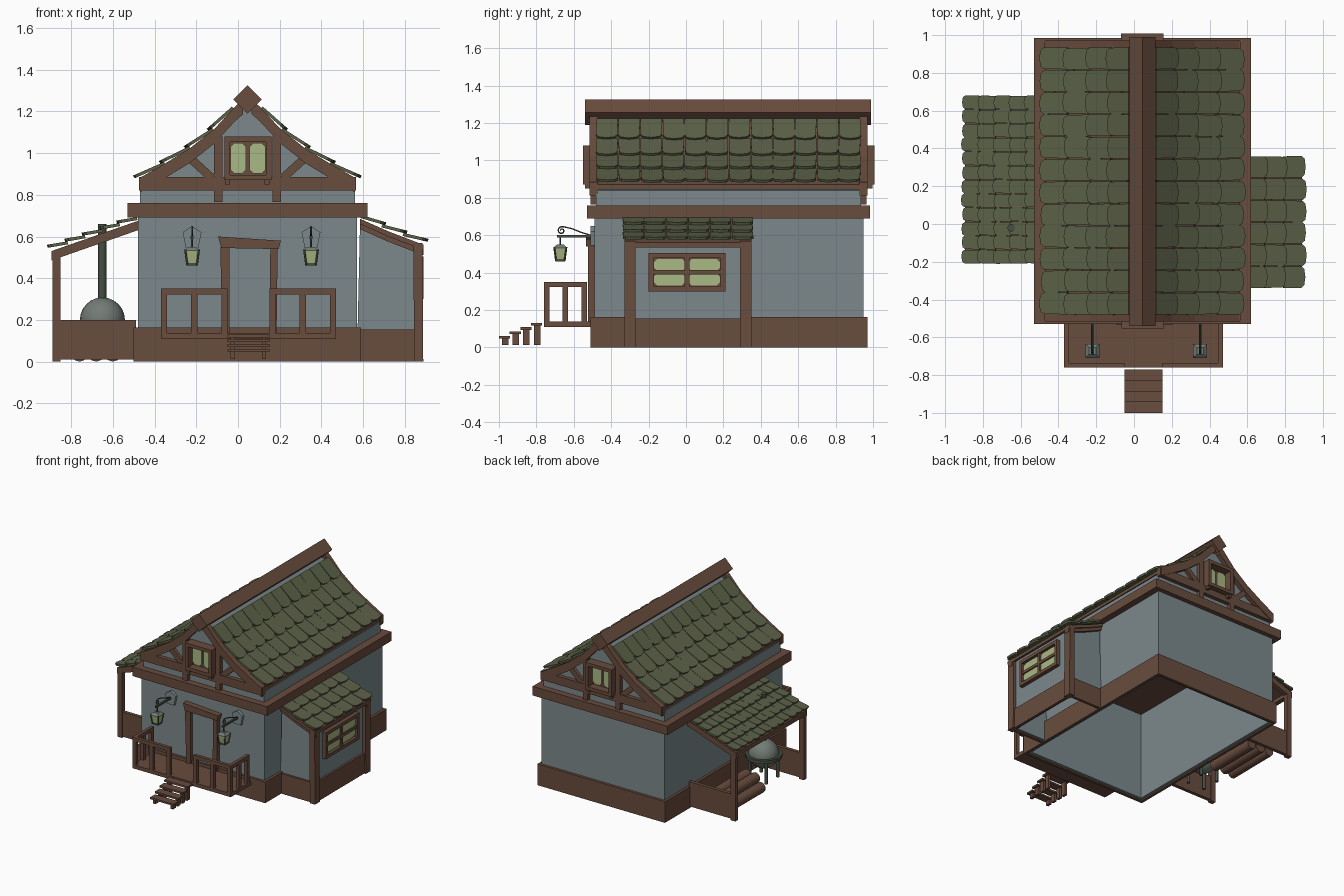
import bpy, bmesh, math, random
from mathutils import Matrix, Vector

random.seed(4)
if "Cube" in bpy.data.objects:
    bpy.data.objects.remove(bpy.data.objects["Cube"])


def material(name, r, g, b):
    m = bpy.data.materials.new(name)
    m.use_nodes = True
    m.diffuse_color = (r, g, b, 1)
    m.node_tree.nodes["Principled BSDF"].inputs["Base Color"].default_value = (r, g, b, 1)
    return m


WOOD = material("brown wood", .14, .072, .047)
WALL = material("blue grey plaster", .2, .25, .262)
TILE = material("moss green tile", .105, .12, .064)
PANE = material("pale green glass", .4, .48, .23)
IRON = material("dark green iron", .06, .08, .055)
STOVE = material("grey green stove", .17, .2, .18)
I = Matrix.Identity(4)


def finish(name, bm, mat, M=I):
    bmesh.ops.transform(bm, matrix=M, verts=bm.verts)
    bmesh.ops.recalc_face_normals(bm, faces=bm.faces)
    me = bpy.data.meshes.new(name)
    bm.to_mesh(me)
    bm.free()
    me.materials.append(mat)
    ob = bpy.data.objects.new(name, me)
    bpy.context.collection.objects.link(ob)
    return ob


def extrude_outline(bm, points, offset):
    face = bm.faces.new([bm.verts.new(p) for p in points])
    new = bmesh.ops.extrude_face_region(bm, geom=[face])["geom"]
    bmesh.ops.translate(bm, vec=offset, verts=[v for v in new if isinstance(v, bmesh.types.BMVert)])


def prism(name, pts, y0, y1, mat, M=I):
    """Outline in x and z, extruded from y0 to y1."""
    bm = bmesh.new()
    extrude_outline(bm, [(x, y0, z) for x, z in pts], (0, y1 - y0, 0))
    return finish(name, bm, mat, M)


def box(name, x0, x1, y0, y1, z0, z1, mat=WOOD, M=I):
    return prism(name, [(x0, z0), (x1, z0), (x1, z1), (x0, z1)], y0, y1, mat, M)


def beam(name, p, q, w, y0, y1, mat=WOOD, M=I):
    p, q = Vector(p), Vector(q)
    d = (q - p).normalized() * w / 2
    n = Vector((-d.y, d.x))
    return prism(name, [p + n, p - n, q - n, q + n], y0, y1, mat, M)


def band(name, line, drop, y0, y1, mat=WOOD, M=I):
    """Strip hanging below a polyline."""
    return prism(name, line + [(x, z - drop) for x, z in reversed(line)], y0, y1, mat, M)


def ring(name, x0, x1, y0, y1, z0, z1, t, mat):
    box(name + "_front", x0, x1, y0, y0 + t, z0, z1, mat)
    box(name + "_back", x0, x1, y1 - t, y1, z0, z1, mat)
    box(name + "_right", x0, x0 + t, y0 + t, y1 - t, z0, z1, mat)
    box(name + "_left", x1 - t, x1, y0 + t, y1 - t, z0, z1, mat)


def cylinder(name, p, q, r1, r2, n, mat, smooth=True):
    p, q = Vector(p), Vector(q)
    bm = bmesh.new()
    bmesh.ops.create_cone(bm, cap_ends=True, segments=n, radius1=r1, radius2=r2, depth=(q - p).length)
    turn = (q - p).to_track_quat('Z', 'Y').to_matrix().to_4x4()
    if n == 4:
        turn = turn @ Matrix.Rotation(math.pi / 4, 4, 'Z')
    ob = finish(name, bm, mat, Matrix.Translation((p + q) / 2) @ turn)
    for f in ob.data.polygons:
        f.use_smooth = smooth and len(f.vertices) == 4
    return ob


def wire(name, pts, r, mat):
    cu = bpy.data.curves.new(name, 'CURVE')
    cu.dimensions, cu.bevel_depth, cu.bevel_resolution = '3D', r, 1
    sp = cu.splines.new('POLY')
    sp.points.add(len(pts) - 1)
    for a, b in zip(sp.points, pts):
        a.co = (*b, 1)
    tmp = bpy.data.objects.new(name + "_path", cu)
    me = bpy.data.meshes.new_from_object(tmp)
    bpy.data.objects.remove(tmp)
    me.materials.append(mat)
    bpy.context.collection.objects.link(bpy.data.objects.new(name, me))


def along(line, t):
    pts = [Vector(p) for p in line]
    left = t * sum((b - a).length for a, b in zip(pts, pts[1:]))
    for a, b in zip(pts, pts[1:]):
        if left <= (b - a).length or b is pts[-1]:
            return a + (b - a).normalized() * left
        left -= (b - a).length


def tiled_roof(name, line, y0, y1, cols, rows):
    """Rows of round-ended tiles laid down a slope line, top to eave."""
    band(name + "_boards", line, .025, y0 + .01, y1 - .01)
    bm = bmesh.new()
    w = (y1 - y0) / cols
    for r in range(rows):
        a, b = along(line, r / rows), along(line, (r + 1) / rows)
        v = Vector((b.x - a.x, 0, b.y - a.y))
        length = v.length * 1.08
        v.normalize()
        n = Vector((0, 1, 0)).cross(v)
        n = n if n.z > 0 else -n
        v = (v + n * .016 / length).normalized()
        for c in range(cols):
            k = random.uniform(.97, 1.05) * length
            h, s = w * .485, random.uniform(-.03, .03)
            shape = [(-h, 0), (h, 0), (h, .82 * k), (.75 * h, .95 * k), (0, k), (-.75 * h, .95 * k), (-h, .82 * k)]
            o = Vector((a.x, y0 + (c + .5) * w, a.y)) + n * .004
            out = [o + Vector((0, p + s * q, 0)) + v * q for p, q in shape]
            extrude_outline(bm, out, n * .015)
    finish(name + "_tiles", bm, TILE)


def pane(x0, x1, z0, z1, y, M):
    c = .018
    pts = [(x0 + c, z0), (x1 - c, z0), (x1, z0 + c), (x1, z1 - c), (x1 - c, z1), (x0 + c, z1), (x0, z1 - c), (x0, z0 + c)]
    prism("window_pane", pts, y - .008, y, PANE, M)


def window(x0, x1, z0, z1, y, depth, rows, M=I):
    """Framed window facing -y with two columns of panes."""
    t, mx = .026, (x0 + x1) / 2
    box("window_backing", x0, x1, y - .012, y, z0, z1, WOOD, M)
    for a in (x0, x1 - t):
        box("window_side", a, a + t, y - depth, y, z0, z1, WOOD, M)
    for b in (z0, z1 - t):
        box("window_rail", x0, x1, y - depth, y, b, b + t, WOOD, M)
    step = (z1 - z0 - 2 * t) / rows
    for i in range(rows):
        b = z0 + t + i * step
        pane(x0 + t + .002, mx - .008, b + .006, b + step - .006, y - .012, M)
        pane(mx + .008, x1 - t - .002, b + .006, b + step - .006, y - .012, M)


# House body, open below
CX, CY = .045, .228
ring("wall", -.48, .57, -.49, .95, .01, .7, .02, WALL)
ring("foundation", -.5, .59, -.51, .97, 0, .163, .02, WOOD)
box("floor_trim", -.53, .62, -.53, .985, .69, .76)

# Curved main roof
half = [(.02, 1.245), (.06, 1.21), (.157, 1.105), (.277, 1.01), (.4, .935), (.515, .87)]
left = [(CX + d, z) for d, z in half]
right = [(CX - d, z) for d, z in half]
slope = [(x, z - .03) for x, z in right[::-1] + left]
prism("gable_wall", [(-.47, .755)] + slope + [(.56, .755)], -.48, .936, WALL)
for line in (left, right):
    tiled_roof("main_roof", line[1:], -.48, .935, 12, 4)
s = .068
prism("ridge_beam", [(CX - s, 1.257), (CX, 1.257 - s), (CX + s, 1.257), (CX, 1.257 + s)], -.54, .99, WOOD)

# Gable timbers and windows, front and back
turn = Matrix.Translation((CX, CY, 0)) @ Matrix.Rotation(math.pi, 4, 'Z') @ Matrix.Translation((-CX, -CY, 0))
for M in (I, turn):
    box("gable_beam", -.475, .565, -.51, -.47, .82, .885, WOOD, M)
    for k in (-1, 1):
        rake = [(CX + k * d, z + .012) for d, z in half]
        band("gable_rake", rake, .07, -.515, -.47, WOOD, M)
        beam("gable_post", (CX + k * .14, .765), (CX + k * .14, 1.08), .04, -.51, -.47, WOOD, M)
        beam("gable_strut", (CX + k * .17, .88), (CX + k * .28, .98), .04, -.505, -.47, WOOD, M)
        box("window_bracket", CX + k * .095 - .012, CX + k * .095 + .012, -.54, -.48, .85, .89, WOOD, M)
    window(-.065, .16, .87, 1.08, -.48, .072, 1, M)

# Side bay with its window and roof
bay = [(.585, .685), (.72, .625), (.89, .56)]
for y in (-.3, .3):
    prism("bay_side_wall", [(.57, .01)] + [(x, z - .015) for x, z in bay[:2]] + [(.85, .57), (.85, .01)], y, y + .02, WALL)
box("bay_wall", .84, .86, -.28, .3, .01, .57, WALL)
ring("bay_foundation", .57, .875, -.315, .335, 0, .155, .02, WOOD)
tiled_roof("bay_roof", bay, -.34, .36, 6, 3)
for y in (-.33, .29):
    prism("bay_post", [(.845, 0), (.888, 0), (.885, .57), (.84, .57)], y, y + .06, WOOD)
    band("bay_rafter", bay, .05, y + .01, y + .05)
window(-.2, .21, .3, .505, -.855, .035, 2, Matrix.Rotation(math.pi / 2, 4, 'Z'))
box("bay_window_bar", .86, .885, -.19, .2, .391, .413)
box("bay_window_mullion", .86, .885, -.008, .018, .31, .5)

# Open lean-to with logs
shed = [(-.48, .675), (-.895, .53)]
tiled_roof("shed_roof", shed, -.21, .68, 12, 5)
for y in (-.2, .635):
    box("shed_post", -.89, -.85, y, y + .035, 0, .53)
    box("shed_panel", -.89, -.49, y + .003, y + .03, .01, .2)
    band("shed_rafter", shed, .045, y, y + .035)
box("shed_eave_beam", -.89, -.855, -.2, .67, .49, .525)
for i, (x, z) in enumerate([(-.76, .04), (-.68, .04), (-.6, .04), (-.72, .108), (-.64, .108)]):
    cylinder("log", (x, .17 + .01 * (i % 2), z), (x, .58, z), .04, .038, 10, WOOD)

# Stove
cylinder("stove_plate", (-.65, -.02, .175), (-.65, -.02, .2), .13, .13, 20, IRON)
bm = bmesh.new()
bmesh.ops.create_uvsphere(bm, u_segments=20, v_segments=12, radius=.108)
dome = finish("stove_dome", bm, STOVE, Matrix.Translation((-.65, -.02, .2)))
for f in dome.data.polygons:
    f.use_smooth = True
cylinder("stove_pipe", (-.65, -.02, .29), (-.65, -.02, .66), .02, .02, 12, IRON)
for i in range(4):
    a = math.pi / 4 + i * math.pi / 2
    x, y = -.65 + .1 * math.cos(a), -.02 + .1 * math.sin(a)
    cylinder("stove_leg", (x, y, .01), (x, y, .18), .012, .012, 8, IRON)

# Porch, railing and steps
box("porch_floor", -.37, .47, -.76, -.5, .11, .138)


def railing(length, M):
    box("rail_top", 0, length, 0, .025, .322, .35, WOOD, M)
    for i in range(3):
        a = (length - .03) * i / 2
        box("rail_post", a, a + .03, 0, .025, .11, .35, WOOD, M)


for x in (-.37, .15):
    railing(.32, Matrix.Translation((x, -.76, 0)))
for x in (-.345, .47):
    railing(.23, Matrix.Translation((x, -.76, 0)) @ Matrix.Rotation(math.pi / 2, 4, 'Z'))
for i in range(4):
    y, z = -1 + i * .057, .062 + i * .023
    box("step_tread", -.05, .15, y, y + .06, z - .014, z)
    for x in (-.035, .115):
        box("step_leg", x, x + .02, y + .015, y + .05, .012, z - .01)

# Door frame
prism("door_post", [(-.075, .14), (-.04, .14), (-.04, .55), (-.085, .55)], -.525, -.48, WOOD)
prism("door_post", [(.15, .14), (.185, .14), (.19, .55), (.155, .55)], -.525, -.48, WOOD)
prism("door_lintel", [(-.08, .545), (.195, .54), (.205, .58), (-.095, .6)], -.535, -.48, WOOD)
box("door_panel", -.04, .155, -.497, -.488, .16, .55, WALL)

# Hanging lanterns
for x in (-.22, .35):
    prism("lantern_plate", [(x - .03, .545), (x + .03, .545), (x + .045, .62), (x, .65), (x - .045, .62)], -.51, -.485, WALL)
    box("lantern_arm", x - .007, x + .007, -.69, -.5, .588, .602, IRON)
    curl = [(x, -.665 + .025 * (1 - i / 20) * math.cos(i * .6), .625 + .025 * (1 - i / 20) * math.sin(i * .6)) for i in range(17)]
    wire("lantern_scroll", [(x, -.51, .6), (x, -.56, .615), (x, -.61, .635)] + curl[2:], .004, IRON)
    cylinder("lantern_hook", (x, -.672, .53), (x, -.672, .595), .005, .005, 6, IRON)
    cylinder("lantern_cap", (x, -.672, .533), (x, -.672, .55), .052, .025, 4, STOVE, False)
    cylinder("lantern_glass", (x, -.672, .47), (x, -.672, .533), .032, .045, 4, PANE, False)
    cylinder("lantern_base", (x, -.672, .46), (x, -.672, .472), .036, .036, 4, IRON, False)
    for i, j in ((-1, -1), (-1, 1), (1, -1), (1, 1)):
        cylinder("lantern_bar", (x + .023 * i, -.672 + .023 * j, .462), (x + .033 * i, -.672 + .033 * j, .537), .005, .005, 6, IRON)
